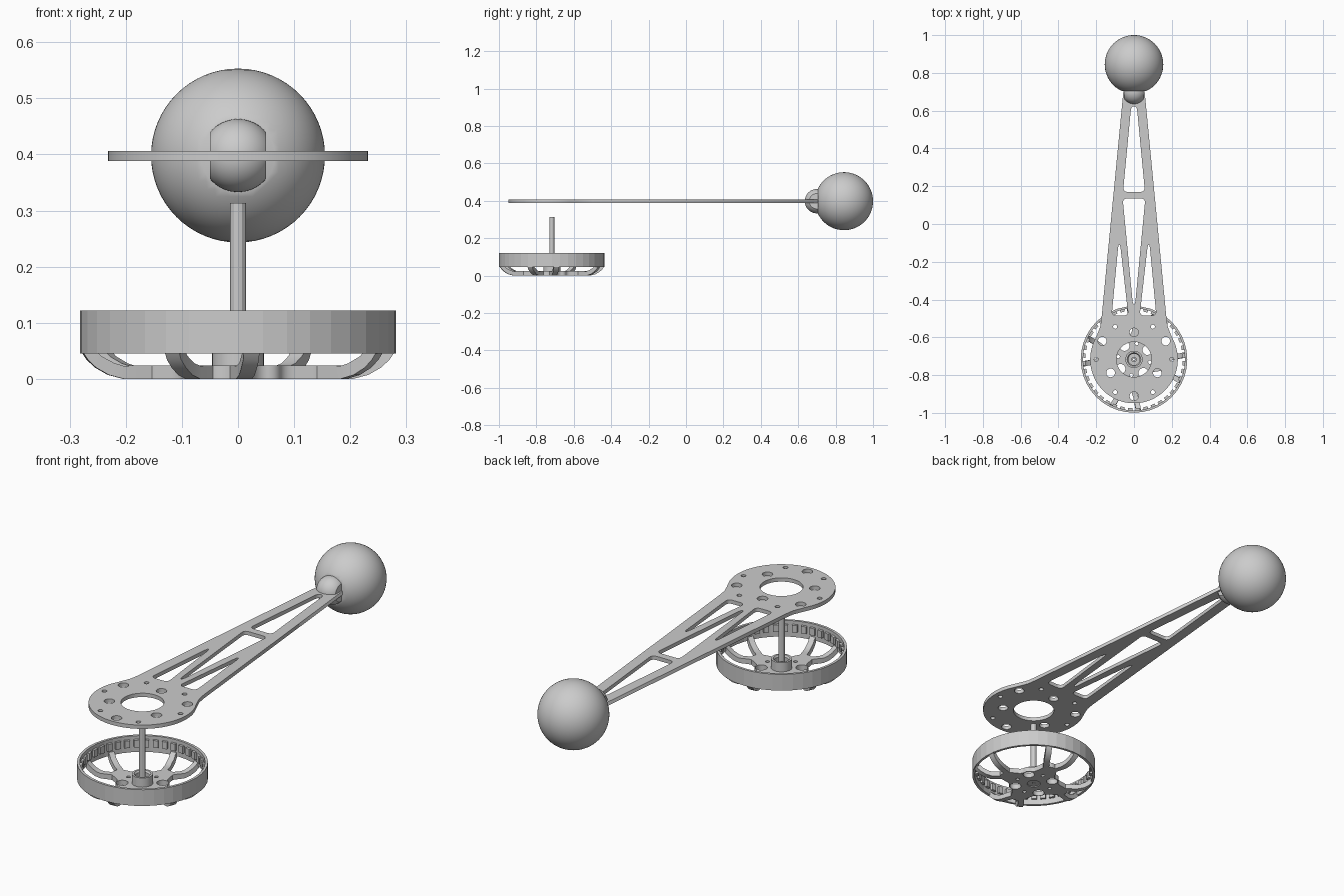
import bpy, bmesh
from math import sin, cos, pi, radians
from mathutils import Vector

if "Cube" in bpy.data.objects:
    bpy.data.objects.remove(bpy.data.objects["Cube"])

CY = -0.717          # y of the wheel and plate axis
SPOKE = radians(-100)  # angle of the first spoke


def finish(name, bm, smooth=None):
    bmesh.ops.recalc_face_normals(bm, faces=bm.faces)
    me = bpy.data.meshes.new(name)
    bm.to_mesh(me)
    bm.free()
    ob = bpy.data.objects.new(name, me)
    bpy.context.collection.objects.link(ob)
    if smooth:
        bpy.ops.object.select_all(action='DESELECT')
        ob.select_set(True)
        bpy.context.view_layer.objects.active = ob
        bpy.ops.object.shade_smooth_by_angle(angle=radians(smooth))
    return ob


def polar(r, a, z=0.0):
    return Vector((r * cos(a), CY + r * sin(a), z))


def circle(r, hole_r=0, a=0, n=24):
    c = polar(hole_r, a)
    return [(c.x + r * cos(2 * pi * i / n), c.y + r * sin(2 * pi * i / n)) for i in range(n)]


def rounded(pts, r, n=5):
    """Round each polygon corner with a short quadratic curve."""
    out = []
    for i, p in enumerate(pts):
        p = Vector(p)
        a, b = Vector(pts[i - 1]) - p, Vector(pts[(i + 1) % len(pts)]) - p
        s = p + a.normalized() * min(r, a.length * 0.45)
        e = p + b.normalized() * min(r, b.length * 0.45)
        for k in range(n + 1):
            t = k / n
            q = s * (1 - t) ** 2 + p * 2 * t * (1 - t) + e * t * t
            out.append((q.x, q.y))
    return out


def flat_part(name, loops, z0, z1):
    """Flat plate: first loop is the outline, the others are holes."""
    cu = bpy.data.curves.new(name, 'CURVE')
    cu.dimensions = '2D'
    cu.fill_mode = 'BOTH'
    cu.extrude = (z1 - z0) / 2
    for loop in loops:
        sp = cu.splines.new('POLY')
        sp.points.add(len(loop) - 1)
        for pt, (x, y) in zip(sp.points, loop):
            pt.co = (x, y, 0, 1)
        sp.use_cyclic_u = True
    ob = bpy.data.objects.new(name, cu)
    ob.location.z = (z0 + z1) / 2
    bpy.context.collection.objects.link(ob)
    bpy.ops.object.select_all(action='DESELECT')
    ob.select_set(True)
    bpy.context.view_layer.objects.active = ob
    bpy.ops.object.convert(target='MESH')
    return ob


def lathe(name, profile, n, smooth=None):
    """Revolve a closed (r, z) profile round the wheel axis."""
    bm = bmesh.new()
    rings = [[bm.verts.new(polar(r, 2 * pi * i / n, z)) for r, z in profile] for i in range(n)]
    m = len(profile)
    for i in range(n):
        a, b = rings[i], rings[(i + 1) % n]
        for j in range(m):
            bm.faces.new((a[j], b[j], b[(j + 1) % m], a[(j + 1) % m]))
    return finish(name, bm, smooth)


def ball(name, y, r, cuts):
    """Sphere with flat cuts given as (point, outward normal)."""
    bm = bmesh.new()
    bmesh.ops.create_uvsphere(bm, u_segments=64, v_segments=32, radius=r)
    bmesh.ops.translate(bm, verts=bm.verts, vec=(0, y, 0.398))
    for co, no in cuts:
        bmesh.ops.bisect_plane(bm, geom=bm.verts[:] + bm.edges[:] + bm.faces[:],
                               plane_co=co, plane_no=no, clear_outer=True)
        bmesh.ops.holes_fill(bm, edges=[e for e in bm.edges if e.is_boundary], sides=0)
    return finish(name, bm, 30)


# Arm plate: round end, tapered arm, truss openings and bolt holes
side = [(0.195, -0.585), (0.179, -0.545), (0.172, -0.5), (0.055, 0.715)]
arc = [polar(0.232, radians(a)) for a in range(-206, 27, 4)]
outline = [(p.x, p.y) for p in arc] + side + [(-x, y) for x, y in reversed(side)]
loops = [outline, circle(0.093, n=40)]
loops.append(rounded([(-0.015, 0.622), (0.015, 0.622), (0.058, 0.170), (-0.058, 0.170)], 0.025))
loops.append(rounded([(-0.060, 0.135), (0.060, 0.135), (0.006, -0.425), (-0.006, -0.425)], 0.025))
for s in (1, -1):
    loops.append(rounded([(s * 0.073, -0.11), (s * 0.083, -0.11),
                          (s * 0.118, -0.485), (s * 0.030, -0.485)], 0.025))
for k in range(3):
    loops.append(circle(0.023, 0.143, radians(90 + 120 * k)))
    loops.append(circle(0.023, 0.194, radians(30 + 120 * k)))
for k in range(6):
    loops.append(circle(0.011, 0.2, radians(60 * k), 12))
flat_part("arm_plate", loops, 0.388, 0.406)

# Large end ball and small knob in front of it
ball("end_ball", 0.845, 0.155, [((0, 0.705, 0), (0, -1, 0))])
ball("knob", 0.70, 0.065, [((0.05, 0, 0), (1, 0, 0)), ((-0.05, 0, 0), (-1, 0, 0))])

# Wheel rim
lathe("wheel_rim", [(0.282, 0.045), (0.282, 0.122), (0.270, 0.122), (0.270, 0.045)], 40)

# Teeth on the inside of the rim
bm = bmesh.new()
N = 40
for k in range(N):
    a = 2 * pi * (k + 0.5) / N
    quad = [(0.258, -0.045), (0.274, -0.045), (0.274, 0.045), (0.258, 0.045)]
    lo = [bm.verts.new(polar(r, a + d, 0.072)) for r, d in quad]
    hi = [bm.verts.new(polar(r, a + d, 0.106)) for r, d in quad]
    bm.faces.new(lo)
    bm.faces.new(hi)
    for i in range(4):
        j = (i + 1) % 4
        bm.faces.new((lo[i], lo[j], hi[j], hi[i]))
finish("rim_teeth", bm)

# Hub plate with four round holes and four flat spoke stubs
hub = []
for k in range(4):
    a = SPOKE + k * pi / 2
    for r, d in ((0.108, -30), (0.165, -11), (0.175, 0), (0.165, 11), (0.108, 30), (0.12, 45)):
        p = polar(r, a + radians(d))
        hub.append((p.x, p.y))
holes = [circle(0.026, 0.087, SPOKE + pi / 4 + k * pi / 2) for k in range(4)]
holes += [circle(0.009, 0.085, SPOKE + k * pi / 2, 12) for k in range(4)]
flat_part("hub_plate", [rounded(hub, 0.02), circle(0.03)] + holes, 0.0, 0.024)

# Forked spoke ends curving up to the rim
bm = bmesh.new()
path = [(0.145, 7, 0.0, 0.024), (0.18, 11, 0.0, 0.024), (0.205, 13, 0.0, 0.023),
        (0.232, 14, 0.007, 0.028), (0.255, 14.5, 0.020, 0.040),
        (0.270, 15, 0.034, 0.054), (0.278, 15, 0.046, 0.062)]
for k in range(4):
    for s in (1, -1):
        prev = None
        for r, d, z0, z1 in path:
            a = SPOKE + k * pi / 2 + s * radians(d)
            w = 0.014 / r
            shift = 0.010 if z0 > 0 else 0.0
            ring = [bm.verts.new(polar(rr, a + ww, z)) for rr, ww, z in
                    ((r, -w, z0), (r, w, z0), (r - shift, w, z1), (r - shift, -w, z1))]
            if prev:
                for i in range(4):
                    j = (i + 1) % 4
                    bm.faces.new((prev[i], prev[j], ring[j], ring[i]))
            else:
                bm.faces.new(ring)
            prev = ring
        bm.faces.new(prev)
finish("spoke_forks", bm, 35)

# Hub collar, floor and axle tube
lathe("hub_collar", [(0.030, 0.0), (0.046, 0.0), (0.046, 0.068), (0.036, 0.068), (0.030, 0.06)], 32, 30)
lathe("hub_floor", [(0.012, 0.004), (0.031, 0.004), (0.031, 0.02), (0.012, 0.02)], 32)
lathe("axle", [(0.006, 0.004), (0.014, 0.004), (0.014, 0.313), (0.006, 0.313)], 12)
